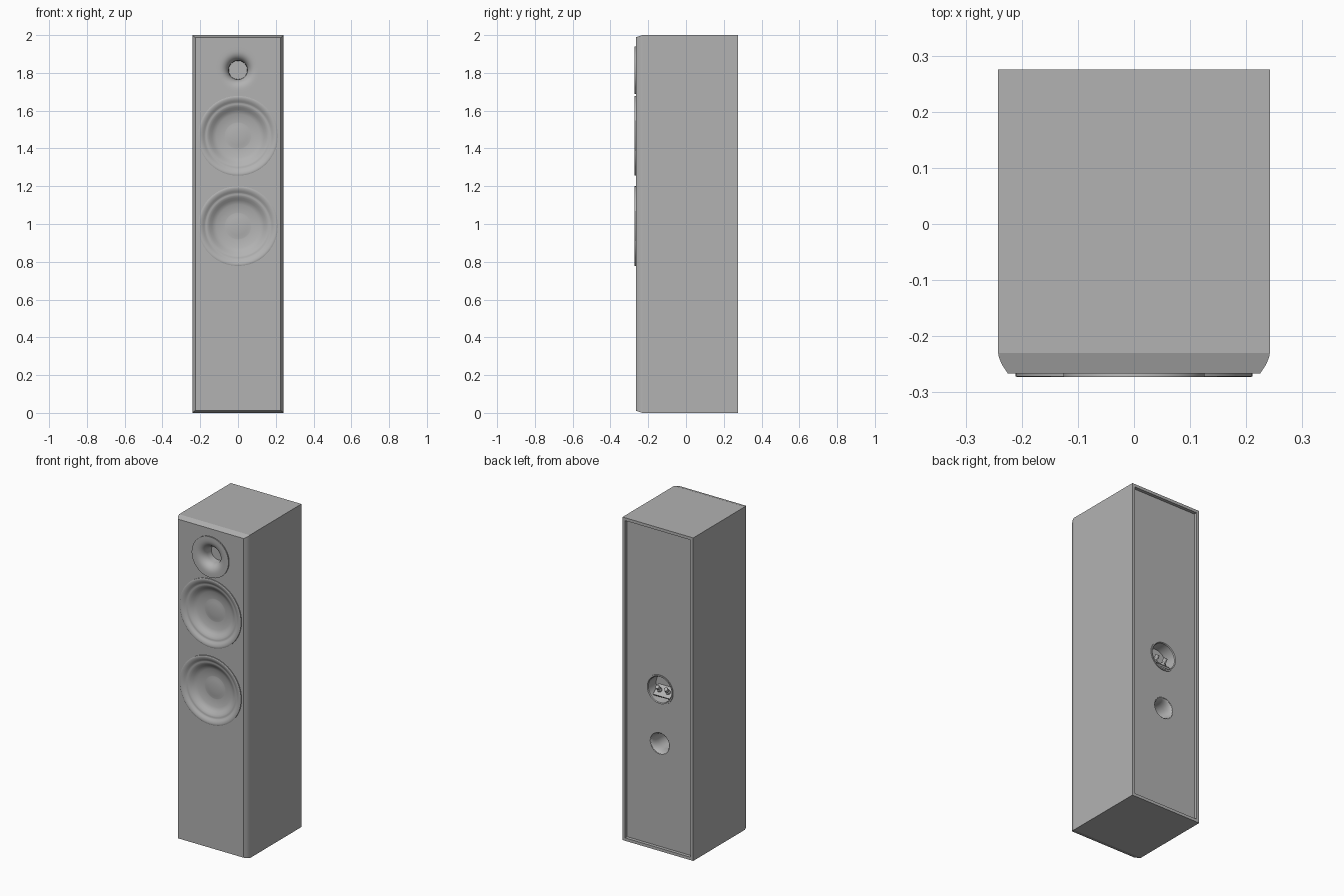
import bpy, bmesh, math
from mathutils import Matrix

if "Cube" in bpy.data.objects:
    bpy.data.objects.remove(bpy.data.objects["Cube"])

SEG = 64
FRONT = -0.266          # baffle plane
BACK = 0.255            # recessed back panel plane

grey = bpy.data.materials.new("dark_grey")
grey.diffuse_color = (0.446, 0.446, 0.446, 1)
grey.use_nodes = True
grey.node_tree.nodes["Principled BSDF"].inputs["Base Color"].default_value = grey.diffuse_color


def finish(name, bm, smooth=True):
    bmesh.ops.recalc_face_normals(bm, faces=bm.faces)
    mesh = bpy.data.meshes.new(name)
    bm.to_mesh(mesh)
    bm.free()
    mesh.materials.append(grey)
    ob = bpy.data.objects.new(name, mesh)
    bpy.context.collection.objects.link(ob)
    bpy.ops.object.select_all(action='DESELECT')
    ob.select_set(True)
    bpy.context.view_layer.objects.active = ob
    if smooth:
        bpy.ops.object.shade_smooth_by_angle(angle=math.radians(35))
    return ob


def lathe(name, profile, z, smooth=True, seg=SEG):
    """Spin (radius, y) points around a y-axis line at height z."""
    bm = bmesh.new()
    rings = []
    for r, y in profile:
        if r == 0:
            rings.append([bm.verts.new((0, y, z))] * seg)
        else:
            rings.append([bm.verts.new((r * math.cos(2 * math.pi * i / seg), y,
                                        z + r * math.sin(2 * math.pi * i / seg)))
                          for i in range(seg)])
    for a, b in zip(rings, rings[1:]):
        for i in range(seg):
            j = (i + 1) % seg
            bm.faces.new(list(dict.fromkeys((a[i], a[j], b[j], b[i]))))
    return finish(name, bm, smooth)


def cut_hole(target, r, y0, y1, z):
    cutter = lathe("hole_cutter", [(0, y0), (r, y0), (r, y1), (0, y1)], z, False)
    cutter.hide_render = True
    mod = target.modifiers.new("hole", 'BOOLEAN')
    mod.operation, mod.solver, mod.object = 'DIFFERENCE', 'EXACT', cutter
    bpy.ops.object.select_all(action='DESELECT')
    bpy.context.view_layer.objects.active = target
    target.select_set(True)
    bpy.ops.object.modifier_apply(modifier=mod.name)
    bpy.data.objects.remove(cutter)


# Cabinet: rectangular sections lofted from the back panel to the baffle
# each section is (half width, inset at top and bottom, y)
sections = [(0.224, 0.018, BACK), (0.224, 0.018, 0.275), (0.242, 0, 0.275), (0.242, 0, -0.23)]
for k in range(1, 9):
    t = k / 8
    sections.append((0.242 - 0.017 * t ** 1.6, 0.012 * t, -0.23 + (FRONT + 0.23) * t))
bm = bmesh.new()
loops = [[bm.verts.new(p) for p in ((-w, y, i), (w, y, i), (w, y, 2 - i), (-w, y, 2 - i))]
         for w, i, y in sections]
for a, b in zip(loops, loops[1:]):
    for i in range(4):
        j = (i + 1) % 4
        bm.faces.new((a[i], a[j], b[j], b[i]))
bm.faces.new(loops[0])
bm.faces.new(loops[-1])
cabinet = finish("cabinet", bm, False)

# Openings for the drivers, terminal cup and bass port
WOOFERS = (("upper", 1.467), ("lower", 0.989))
TWEETER_Z, CUP_Z, PORT_Z = 1.815, 0.988, 0.656
for _, z in WOOFERS:
    cut_hole(cabinet, 0.204, -0.3, -0.19, z)
cut_hole(cabinet, 0.12, -0.3, -0.16, TWEETER_Z)
cut_hole(cabinet, 0.085, 0.16, 0.3, CUP_Z)
cut_hole(cabinet, 0.064, 0.0, 0.3, PORT_Z)
cabinet.data.shade_flat()

# Woofers: rim, rolled surround, cone and dust cap
for label, z in WOOFERS:
    lathe(label + "_woofer", [
        (0.203, -0.255), (0.211, FRONT), (0.211, -0.2715), (0.207, -0.273), (0.2, -0.2728),
        (0.192, -0.2705), (0.184, -0.2665), (0.177, -0.2615), (0.172, -0.2595),
        (0.166, -0.2595), (0.16, -0.258), (0.15, -0.252), (0.138, -0.243),
        (0.127, -0.236), (0.115, -0.232), (0.095, -0.228), (0.072, -0.2245),
        (0.067, -0.2245), (0.05, -0.227), (0.025, -0.229), (0, -0.2295)], z)

# Tweeter: flared waveguide with a deep throat
lathe("tweeter_waveguide", [
    (0.119, -0.255), (0.126, FRONT), (0.126, -0.273), (0.11, -0.273), (0.098, -0.2725),
    (0.088, -0.271), (0.079, -0.268), (0.071, -0.2635), (0.064, -0.2575),
    (0.058, -0.25), (0.053, -0.24), (0.05, -0.228), (0.049, -0.19), (0, -0.19)], TWEETER_Z)

# Terminal cup: ring and bowl
lathe("terminal_cup", [
    (0.086, BACK - 0.005), (0.091, BACK), (0.091, BACK + 0.005), (0.083, BACK + 0.005),
    (0.079, BACK), (0.075, BACK - 0.07), (0, BACK - 0.07)], CUP_Z)

# Sloping terminal plate inside the cup
bm = bmesh.new()
tilt = Matrix.Translation((0, BACK - 0.045, CUP_Z - 0.03)) @ Matrix.Rotation(math.radians(-40), 4, 'X')
bmesh.ops.create_cube(bm, size=1, matrix=tilt @ Matrix.Diagonal((0.115, 0.07, 0.012, 1)))
finish("terminal_plate", bm, False)

# Binding posts: collar plus knob standing on the plate
for side, x in (("left", 0.029), ("right", -0.029)):
    bm = bmesh.new()
    for r, h, base in ((0.014, 0.01, 0.006), (0.008, 0.012, 0.016), (0.012, 0.02, 0.026)):
        bmesh.ops.create_cone(bm, cap_ends=True, segments=20, radius1=r, radius2=r, depth=h,
                              matrix=tilt @ Matrix.Translation((x, 0, base + h / 2)))
    finish(side + "_binding_post", bm)

# Bass port: flared tube with a closed end
lathe("bass_port", [
    (0.066, BACK + 0.001), (0.061, BACK - 0.003), (0.056, BACK - 0.012), (0.052, BACK - 0.028),
    (0.05, BACK - 0.05), (0.05, 0.02), (0, 0.02)], PORT_Z)
